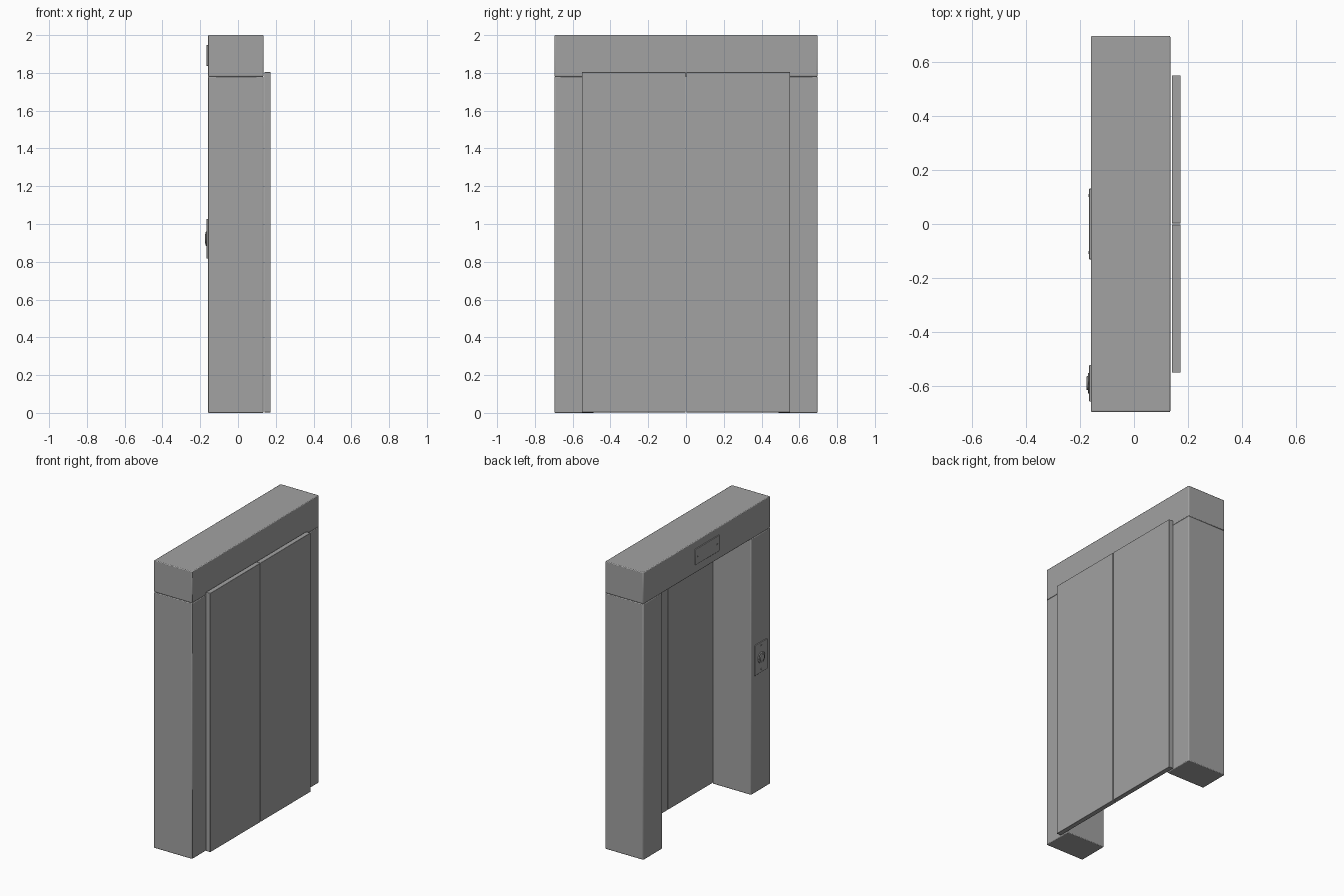
import bpy, math

if "Cube" in bpy.data.objects:
    bpy.data.objects.remove(bpy.data.objects["Cube"])

# Dark grey metal
metal = bpy.data.materials.new("dark_metal")
metal.diffuse_color = (0.36, 0.36, 0.36, 1)
metal.use_nodes = True
metal.node_tree.nodes["Principled BSDF"].inputs["Base Color"].default_value = metal.diffuse_color


def finish(ob, bevel, segments=2):
    ob.data.materials.append(metal)
    if bevel:
        m = ob.modifiers.new("bevel", 'BEVEL')
        m.width = bevel
        m.segments = segments
        m.limit_method = 'ANGLE'
    bpy.ops.object.shade_smooth_by_angle(angle=math.radians(35))
    return ob


def box(name, x, y, z, bevel=0.0):
    """Box given by (min, max) ranges on each axis."""
    bpy.ops.mesh.primitive_cube_add(
        size=1, location=[(a + b) / 2 for a, b in (x, y, z)])
    ob = bpy.context.object
    ob.name = name
    ob.scale = [b - a for a, b in (x, y, z)]
    bpy.ops.object.transform_apply(location=False, rotation=False, scale=True)
    return finish(ob, bevel)


def disc(name, x, y, z, r, bevel=0.0, sides=32):
    """Cylinder lying along x between the two x values."""
    bpy.ops.mesh.primitive_cylinder_add(
        vertices=sides, radius=r, depth=x[1] - x[0],
        location=((x[0] + x[1]) / 2, y, z), rotation=(0, math.pi / 2, 0))
    ob = bpy.context.object
    ob.name = name
    return finish(ob, bevel)


FRONT, BACK = -0.16, 0.135

# Frame: lintel over two pillars
box("lintel", (FRONT, BACK), (-0.697, 0.697), (1.78, 2.0), 0.005)
for side, s in (("left", 1), ("right", -1)):
    box(f"{side}_pillar", (FRONT, BACK), sorted((s * 0.487, s * 0.697)),
        (0, 1.78), 0.005)
    # Sliding doors behind the frame
    box(f"{side}_door", (0.14, 0.173), sorted((s * 0.002, s * 0.551)),
        (0.003, 1.804), 0.002)

# Floor indicator plate on the lintel, with a screw at each end
box("indicator_plate", (-0.166, FRONT + 0.002), (-0.131, 0.131),
    (1.837, 1.947), 0.002)
for i, y in enumerate((-0.105, 0.105)):
    disc(f"indicator_screw_{i + 1}", (-0.168, -0.164), y, 1.892, 0.006, 0.001, 16)

# Call panel on the right pillar
box("call_plate", (-0.166, FRONT + 0.002), (-0.658, -0.522),
    (0.817, 1.027), 0.002)
disc("button_ring", (-0.171, -0.164), -0.59, 0.922, 0.038, 0.003)
disc("call_button", (-0.176, -0.164), -0.59, 0.922, 0.026, 0.003)
for i, z in enumerate((0.841, 1.003)):
    disc(f"call_screw_{i + 1}", (-0.168, -0.164), -0.59, z, 0.006, 0.001, 16)
